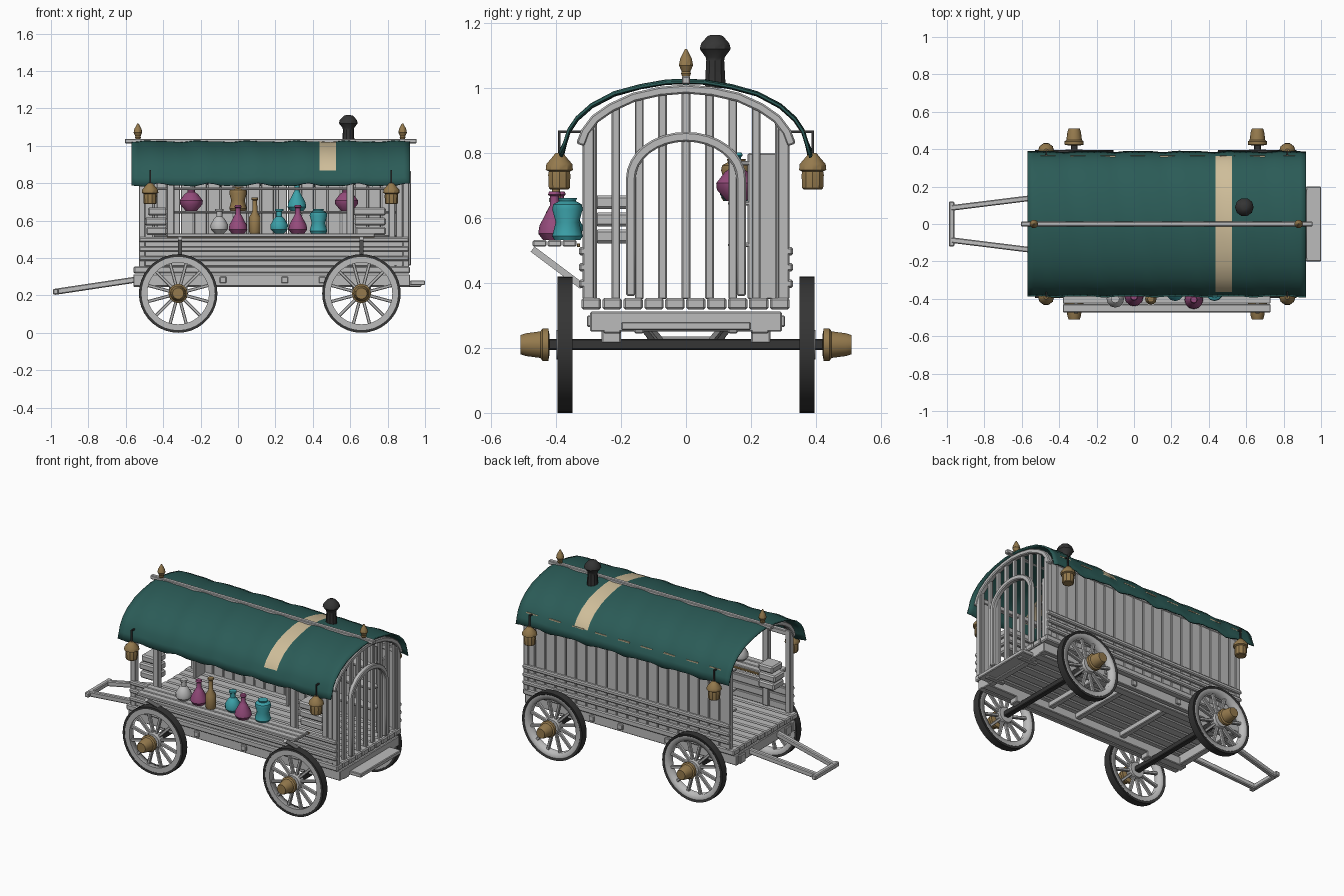
import bpy, bmesh, math, random
from mathutils import Vector, Matrix

if "Cube" in bpy.data.objects:
    bpy.data.objects.remove(bpy.data.objects["Cube"])

random.seed(4)
MATS = {}
for n, c in {"grey_wood": (.50, .50, .50), "dark_iron": (.035, .035, .035),
             "green_cloth": (.024, .105, .095), "tan_cloth": (.62, .51, .32),
             "brass": (.30, .195, .075), "pink_glass": (.30, .07, .20),
             "aqua_glass": (.045, .36, .40)}.items():
    m = bpy.data.materials.new(n)
    m.diffuse_color = (*c, 1)
    m.use_nodes = True
    m.node_tree.nodes["Principled BSDF"].inputs["Base Color"].default_value = m.diffuse_color
    MATS[n] = m
WOOD, IRON, BRASS = "grey_wood", "dark_iron", "brass"


def finish(bm, name, *mats, smooth=False, bevel=0):
    bmesh.ops.recalc_face_normals(bm, faces=bm.faces)
    me = bpy.data.meshes.new(name)
    bm.to_mesh(me)
    bm.free()
    ob = bpy.data.objects.new(name, me)
    bpy.context.collection.objects.link(ob)
    for m in mats:
        me.materials.append(MATS[m])
    if bevel:
        b = ob.modifiers.new("bevel", "BEVEL")
        b.width, b.segments = bevel, 1
    if smooth:
        bpy.context.view_layer.objects.active = ob
        bpy.ops.object.select_all(action='DESELECT')
        ob.select_set(True)
        bpy.ops.object.shade_smooth_by_angle(angle=math.radians(35))
    return ob


def boxes(name, items, mat=WOOD, bevel=.004):
    """Several boxes in one part: (x0, x1, y0, y1, z0, z1)."""
    bm = bmesh.new()
    for x0, x1, y0, y1, z0, z1 in items:
        M = Matrix.Translation(((x0 + x1) / 2, (y0 + y1) / 2, (z0 + z1) / 2)) @ \
            Matrix.Diagonal((abs(x1 - x0), abs(y1 - y0), z1 - z0, 1))
        bmesh.ops.create_cube(bm, size=1, matrix=M)
    return finish(bm, name, mat, bevel=bevel)


def beam(bm, a, b, w, h):
    """A box-shaped bar between two points."""
    a, b = Vector(a), Vector(b)
    d = b - a
    M = Matrix.Translation((a + b) / 2) @ d.to_track_quat('X', 'Z').to_matrix().to_4x4()
    bmesh.ops.create_cube(bm, size=1, matrix=M @ Matrix.Diagonal((d.length, w, h, 1)))


def lathe(name, prof, loc, mat, segs=14, rot=Matrix()):
    bm = bmesh.new()
    rings = [[bm.verts.new((r * math.cos(t), r * math.sin(t), z))
              for t in (2 * math.pi * i / segs for i in range(segs))] for r, z in prof]
    for p, q in zip(rings, rings[1:]):
        for i in range(segs):
            j = (i + 1) % segs
            bm.faces.new((p[i], p[j], q[j], q[i]))
    bm.faces.new(rings[0])
    bm.faces.new(rings[-1])
    bm.transform(Matrix.Translation(loc) @ rot)
    return finish(bm, name, mat, smooth=True)


def band(name, pts, x0, x1, w, mat=WOOD):
    """A flat band following a path in the y-z plane."""
    bm = bmesh.new()
    rows = []
    for i, (y, z) in enumerate(pts):
        a, b = pts[max(i - 1, 0)], pts[min(i + 1, len(pts) - 1)]
        t = Vector((b[0] - a[0], b[1] - a[1])).normalized() * w / 2
        o, n = (y - t.y, z + t.x), (y + t.y, z - t.x)
        rows.append([bm.verts.new(v) for v in
                     ((x0, *o), (x1, *o), (x1, *n), (x0, *n))])
    for p, q in zip(rows, rows[1:]):
        for i in range(4):
            bm.faces.new((p[i], p[(i + 1) % 4], q[(i + 1) % 4], q[i]))
    bm.faces.new(rows[0])
    bm.faces.new(rows[-1])
    return finish(bm, name, mat, smooth=True, bevel=.005)


# Wheels: iron tyre, wooden rim, spokes, hub and brass cap
def ring(name, r0, r1, h, loc, mat):
    prof = [(r0, -h), (r1, -h), (r1, h), (r0, h), (r0, -h)]
    ob = lathe(name, prof, loc, mat, 36, Matrix.Rotation(math.pi / 2, 4, 'X'))
    bm = bmesh.new()
    bm.from_mesh(ob.data)
    bmesh.ops.delete(bm, geom=[f for f in bm.faces if len(f.verts) > 4], context='FACES_ONLY')
    bmesh.ops.remove_doubles(bm, verts=bm.verts, dist=1e-5)
    bmesh.ops.recalc_face_normals(bm, faces=bm.faces)
    bm.to_mesh(ob.data)
    bm.free()


for x in (-.32, .66):
    for s in (-1, 1):
        c = Vector((x, .372 * s, .21))
        out = Matrix.Rotation(-s * math.pi / 2, 4, 'X')
        ring("tyre", .196, .21, .023, c, IRON)
        ring("wheel_rim", .165, .197, .021, c, WOOD)
        bm = bmesh.new()
        for k in range(12):
            t = 2 * math.pi * (k + .5) / 12
            d = Vector((math.cos(t), 0, math.sin(t)))
            beam(bm, c + d * .03, c + d * .172, .02, .017)
        finish(bm, "spokes", WOOD, bevel=.003)
        lathe("wheel_hub", [(.048, -.022), (.052, 0), (.045, .026)], c, WOOD, 16, out)
        lathe("hub_cap", [(.03, 0), (.051, .004), (.051, .022), (.042, .028), (.036, .072),
                          (.03, .09)], (x, .42 * s, .21), BRASS, 14, out)
    boxes("axle", [(x - .018, x + .018, -.43, .43, .194, .228)], IRON)
    boxes("axle_block", [(x - .05, x + .05, s * .2, s * .26, .215, .26) for s in (-1, 1)])

# Chassis and floor
boxes("chassis_rail", [(-.56, .92, s * .2, s * .255, .245, .30) for s in (-1, 1)] +
      [(-.56, .92, s * .265, s * .295, .25, .312) for s in (-1, 1)])
boxes("cross_beam", [(x - .018, x + .018, -.305, .305, .265, .30) for x in (-.08, .25, .45)] +
      [(x, x + .04, -.29, .29, .25, .312) for x in (-.55, .88)])
boxes("floor_plank", [(-.56 + random.uniform(0, .01), .92, -.322 + i * .0645, -.322 + i * .0645 + .06,
                       .318, .354) for i in range(10)], bevel=.006)
boxes("rear_step", [(.92, 1.0, -.2, .2, .255, .28)])
boxes("step_support", [(.85, .98, s * .13, s * .16, .245, .262) for s in (-1, 1)])

# Pulling shafts
bm = bmesh.new()
for s in (-1, 1):
    beam(bm, (-.54, .14 * s, .285), (-.985, .085 * s, .218), .03, .032)
beam(bm, (-.975, -.12, .22), (-.975, .12, .22), .03, .03)
finish(bm, "pulling_shaft", WOOD, bevel=.005)

# Corner posts, arches and rear wall slats
ARCH = [(.325, .825), (.31, .865), (.28, .905), (.23, .94), (.16, .972), (.08, .99), (0, .997)]
ARCH = ARCH + [(-y, z) for y, z in ARCH[-2::-1]]


def arch_z(y):
    for (y0, z0), (y1, z1) in zip(ARCH, ARCH[1:]):
        if y1 <= y <= y0:
            return z0 + (z1 - z0) * (y0 - y) / (y0 - y1)
    return .82


band("rear_arch", ARCH, .885, .918, .028)
band("front_arch", ARCH, -.535, -.50, .028)
boxes("corner_post", [(x, x + .035, s * .283, s * .318, .35, .875)
                      for x in (-.53, .88) for s in (-1, 1)])
boxes("rear_slat", [(.882, .902, y - .0135, y + .0135, .35, arch_z(y))
                    for y in (i * .072 for i in range(-4, 5))])
door = [(.17, .36), (.17, .5), (.17, .72)] + \
       [(.17 * math.cos(t), .72 + .13 * math.sin(t)) for t in (math.pi * i / 16 for i in range(1, 16))] + \
       [(-.17, .72), (-.17, .5), (-.17, .36)]
band("door_frame", door, .895, .925, .03)

# Far side wall of upright boards, rear panel on the serving side
boxes("side_board", [(-.52 + i * .0715, -.52 + i * .0715 + .068, .29 + random.uniform(0, .006), .312,
                      .35, .875) for i in range(20)])
boxes("end_panel_board", [(x, x + .036, -.312, -.292, .35, .875) for x in (.805, .844)])
boxes("side_rail", [(-.53, .915, s * .30, s * .33, z, z + .026)
                    for s in (-1, 1) for z in (.385, .435, .485)], bevel=.006)
boxes("low_wall_board", [(-.51, .89, -.312, -.292, .355 + i * .049, .40 + i * .049) for i in range(3)])
boxes("top_rail", [(-.53, .915, s * .285, s * .315, .835, .865) for s in (-1, 1)])
boxes("window_post", [(x - .02, x + .02, -.312, -.275, .36, .86) for x in (-.36, .6)])

# Serving counter with struts
boxes("counter", [(-.38, .73, y, y + .043, .512, .532) for y in (-.472, -.426, -.38)])
boxes("counter_trim", [(-.38, .73, -.336, -.326, .51, .522)], BRASS, .002)
bm = bmesh.new()
for x in (-.31, .66):
    beam(bm, (x, -.472, .504), (x, -.32, .39), .022, .02)
finish(bm, "counter_strut", WOOD)

# Stacked crates and inner shelves
boxes("stacked_box", [(x + random.uniform(0, .02), x + w, -.28, -.175, z, z + .043)
                      for x, w in ((-.5, .12), (.61, .18)) for z in (.522, .574, .627)], bevel=.008)
boxes("inner_shelf", [(-.45, .85, .13, .205, z, z + .014) for z in (.51, .638, .762)])
boxes("shelf_upright", [(x, x + .02, .19, .29, .35, .80) for x in (-.45, .2, .83)])

# Bottles on the counter and shelves
FLASK = [(.035, 0), (.05, .02), (.046, .045), (.022, .09), (.014, .105), (.014, .135), (.02, .14), (.016, .15)]
ROUND = [(.025, 0), (.045, .02), (.047, .045), (.03, .075), (.016, .09), (.016, .115), (.022, .12), (.022, .13)]
TALL = [(.027, 0), (.031, .01), (.031, .085), (.014, .115), (.012, .175), (.018, .18), (.018, .19)]
JAR = [(.04, 0), (.047, .012), (.036, .055), (.047, .095), (.044, .11), (.026, .12), (.03, .13)]
ORB = [(.03, 0), (.06, .035), (.062, .055), (.035, .09), (.02, .1), (.02, .12)]
for n, p, x, y, z, m in (
        ("round_bottle", ROUND, -.10, -.40, .532, WOOD), ("flask", FLASK, 0, -.39, .532, "pink_glass"),
        ("tall_bottle", TALL, .09, -.40, .532, BRASS), ("small_bottle", ROUND, .22, -.365, .532, "aqua_glass"),
        ("flask", FLASK, .32, -.405, .532, "pink_glass"), ("jar", JAR, .43, -.365, .532, "aqua_glass"),
        ("orb_bottle", ORB, -.25, .155, .652, "pink_glass"), ("shelf_jar", JAR, 0, .155, .652, BRASS),
        ("shelf_flask", FLASK, .315, .155, .652, "aqua_glass"), ("orb_bottle", ORB, .58, .155, .652, "pink_glass")):
    lathe(n, p, (x, y, z), m, 12)

# Cloth canopy with valance and a tan stripe
HALF = [(.385, .79), (.372, .83), (.36, .868), (.335, .905), (.29, .945), (.22, .982), (.14, 1.004), (.06, 1.018), (0, 1.02)]
PROF = HALF + [(-y, z) for y, z in HALF[-2::-1]]
xs = sorted([-.57 + 1.49 * i / 44 for i in range(45) if abs(-.57 + 1.49 * i / 44 - .48) > .06]
            + [.435, .465, .495, .525])
bm = bmesh.new()
grid = []
for x in xs:
    row = []
    for k, (y, z) in enumerate(PROF):
        edge = k in (0, len(PROF) - 1)
        wob = .005 * math.sin(x * 24 + y * 3) + .003 * math.sin(x * 47 + y * 9)
        row.append(bm.verts.new((x, y * (1 + wob * (1.5 if edge else .5)), z + wob * (1.3 if edge else .6))))
    grid.append(row)
for i in range(len(xs) - 1):
    for k in range(len(PROF) - 1):
        f = bm.faces.new((grid[i][k], grid[i + 1][k], grid[i + 1][k + 1], grid[i][k + 1]))
        if .434 < xs[i] < .52 and 2 <= k < len(PROF) - 3:
            f.material_index = 1
roof = finish(bm, "canopy", "green_cloth", "tan_cloth", smooth=True)
sol = roof.modifiers.new("thickness", "SOLIDIFY")
sol.thickness, sol.offset = .008, 0
# Broken piping along the eave folds
boxes("eave_piping", [(-.5 + i * .16, -.42 + i * .16, .358, .367, .864, .871) for i in range(9)],
      "tan_cloth", 0)

# Ridge pole and finials
boxes("ridge_pole", [(-.605, .955, -.013, .013, 1.012, 1.037)])
for x in (-.535, .88):
    lathe("finial", [(.012, 0), (.016, .01), (.014, .016), (.023, .035), (.019, .055), (.003, .085)],
          (x, 0, 1.035), BRASS, 10)

# Chimney
lathe("chimney", [(.034, 0), (.029, .085), (.031, .095), (.05, .12), (.046, .137), (.025, .16), (.012, .164)],
      (.59, .09, 1.0), IRON, 10)

# Corner lanterns on iron brackets
for x in (-.47, .82):
    for s in (-1, 1):
        lathe("lantern", [(.03, 0), (.034, .004), (.036, .045), (.034, .055), (.044, .06), (.042, .078),
                          (.022, .1), (.012, .112)], (x, .39 * s, .688), BRASS, 10)
        bm = bmesh.new()
        beam(bm, (x, .31 * s, .866), (x, .394 * s, .866), .008, .008)
        beam(bm, (x, .39 * s, .868), (x, .39 * s, .795), .008, .008)
        finish(bm, "lantern_bracket", IRON)
